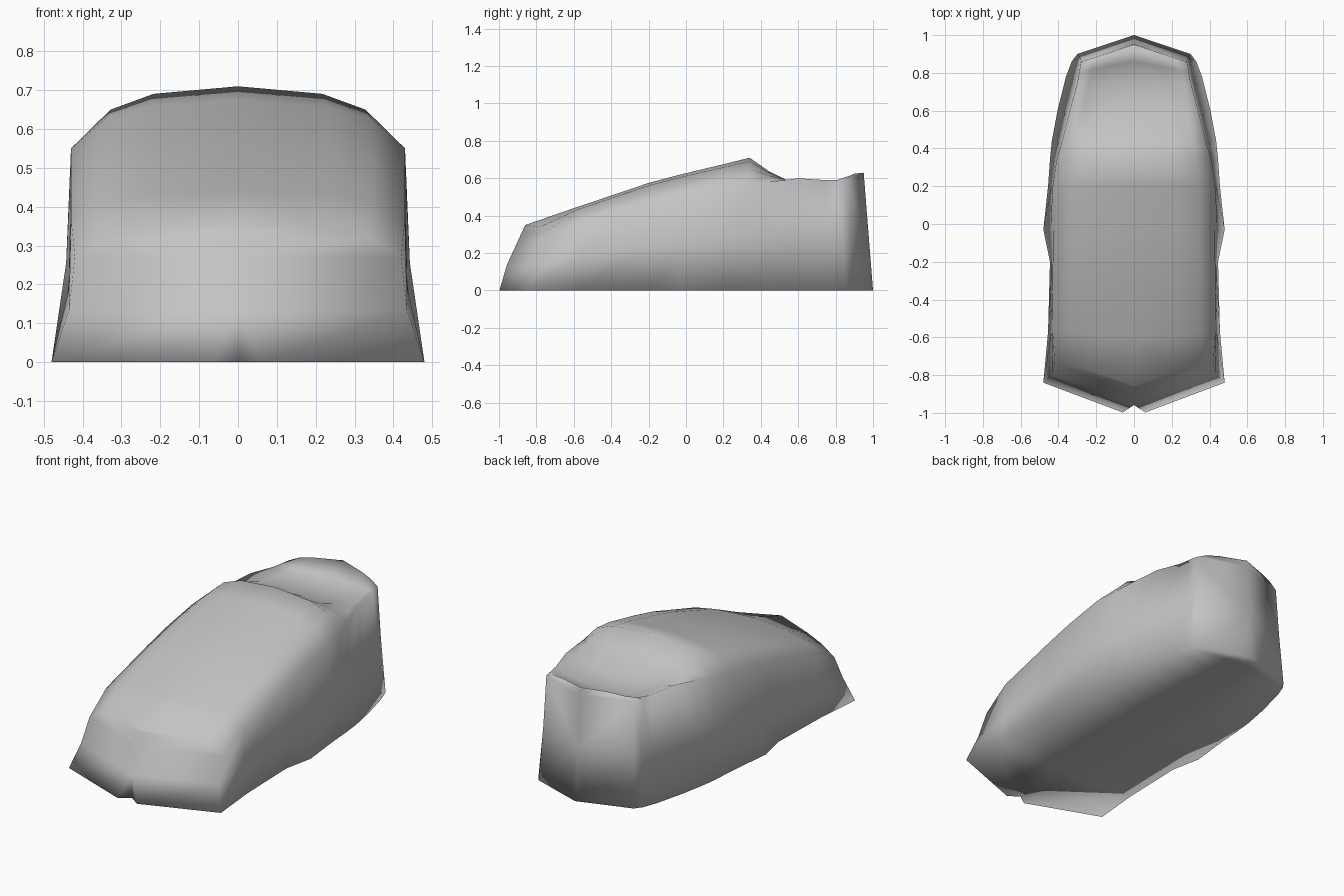
import bpy, bmesh

default_cube = bpy.data.objects.get("Cube")
if default_cube:
    bpy.data.objects.remove(default_cube, do_unlink=True)


def make_material(name, level):
    material = bpy.data.materials.new(name)
    material.use_nodes = True
    colour = (level, level, level, 1)
    material.diffuse_color = colour
    material.node_tree.nodes["Principled BSDF"].inputs["Base Color"].default_value = colour
    return material


# Cross-sections from toe to heel:
# y at sole, y at top, sole half width, shoulder half width,
# shoulder height, centre height, sideways sweep of y
STATIONS = [
    (-1.02, -.86, .48, .42, .27, .35, .18),
    (-.6, -.6, .455, .43, .37, .44, .03),
    (-.2, -.2, .445, .43, .47, .575, 0),
    (-.03, -.03, .48, .43, .51, .62, 0),
    (.2, .2, .455, .43, .55, .675, 0),
    (.34, .34, .445, .41, .56, .71, 0),
    (.44, .44, .435, .38, .58, .64, 0),
    (.6, .6, .405, .34, .6, .56, 0),
    (.78, .75, .36, .3, .59, .55, 0),
    (.92, .86, .33, .29, .59, .57, -.06),
    (1, .95, .3, .28, .59, .63, -.1),
]


def station_y(station, x, z):
    y_sole, y_top, sole_w, _, _, top, sweep = station
    return y_sole + (y_top - y_sole) * z / top + sweep * x / sole_w


def half_section(station):
    """Outline from the sole centre, round the side, to the top centre."""
    _, _, sole_w, side_w, side_z, top, _ = station
    rise = top - side_z
    outline = [
        (0, 0), (.06, 0), (sole_w, 0),
        (side_w + (sole_w - side_w) * .25, side_z / 2),
        (side_w, side_z),
        (side_w * .8, side_z + rise * .6),
        (side_w * .53, side_z + rise * .87),
        (0, top),
    ]
    return [(x, station_y(station, x, z), z) for x, z in outline]


def cap_end(bm, ring, station):
    """Close one end with a ridge of points on the centre line."""
    centre = [ring[0]]
    for vert in ring[3:-1]:
        z = vert.co.z
        centre.append(bm.verts.new((0, station_y(station, 0, z), z)))
    centre.append(ring[-1])
    bm.faces.new((centre[0], ring[1], ring[2], ring[3], centre[1]))
    for i in range(1, len(centre) - 2):
        bm.faces.new((centre[i], ring[i + 2], ring[i + 3], centre[i + 1]))
    bm.faces.new((centre[-2], ring[-2], ring[-1]))


# Shoe body: half a lofted shell, mirrored across the centre line
bm = bmesh.new()
rings = [[bm.verts.new(p) for p in half_section(s)] for s in STATIONS]
for near, far in zip(rings, rings[1:]):
    for i in range(len(near) - 1):
        bm.faces.new((near[i], near[i + 1], far[i + 1], far[i]))
cap_end(bm, rings[0], STATIONS[0])
cap_end(bm, rings[-1], STATIONS[-1])

# Small notch at the middle of the toe
rings[0][0].co.y = -.955

bmesh.ops.mirror(bm, geom=bm.verts[:] + bm.edges[:] + bm.faces[:],
                 axis='X', merge_dist=.0001)
bmesh.ops.remove_doubles(bm, verts=bm.verts[:], dist=.0001)
bmesh.ops.recalc_face_normals(bm, faces=bm.faces[:])
for face in bm.faces:
    face.smooth = True

mesh = bpy.data.meshes.new("shoe_body")
bm.to_mesh(mesh)
bm.free()
mesh.materials.append(make_material("plain grey", .55))
shoe = bpy.data.objects.new("shoe_body", mesh)
bpy.context.collection.objects.link(shoe)
